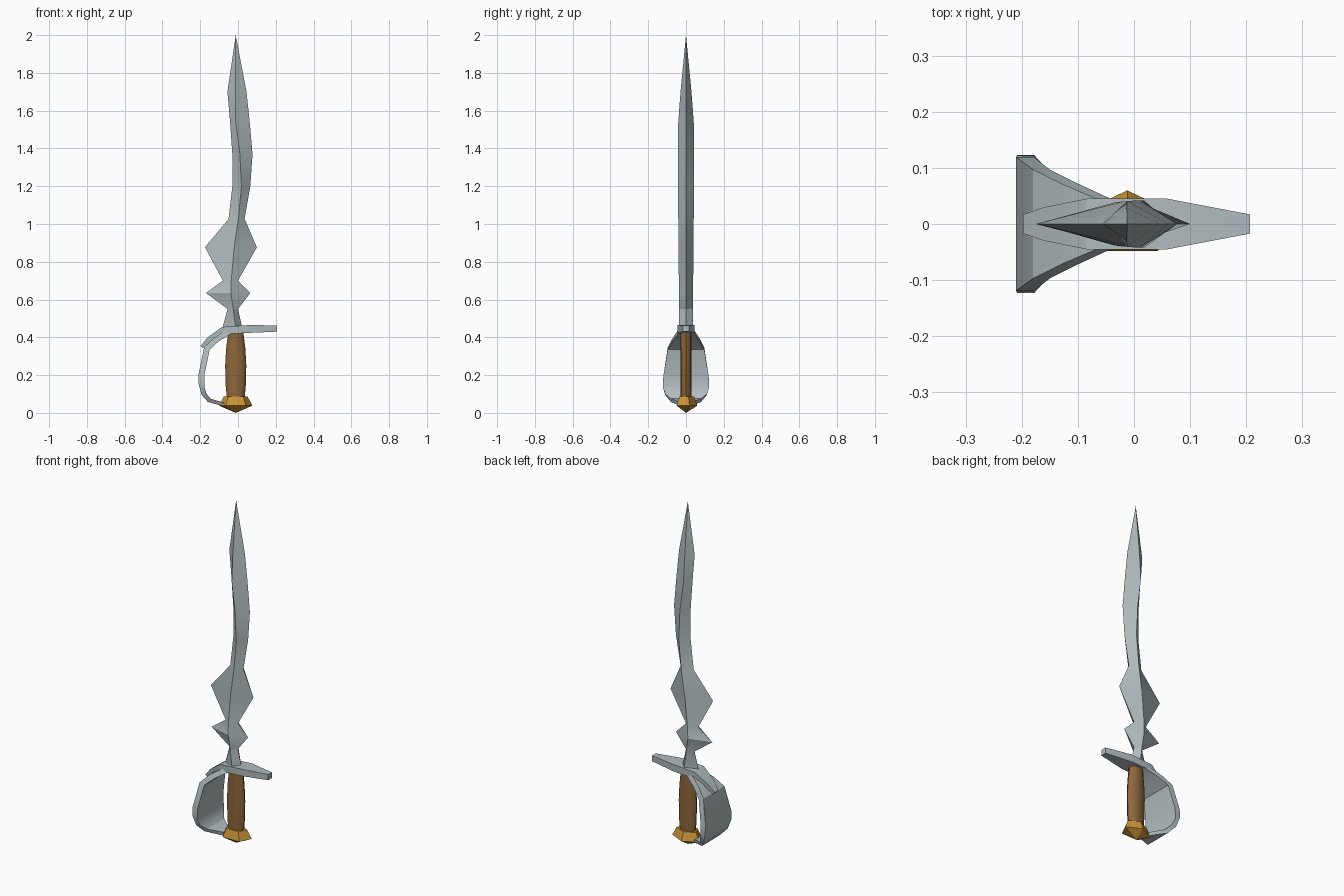
import bpy
from math import sin, cos, pi, radians

if "Cube" in bpy.data.objects:
    bpy.data.objects.remove(bpy.data.objects["Cube"])


def material(name, rgb):
    m = bpy.data.materials.new(name)
    m.use_nodes = True
    m.diffuse_color = (*rgb, 1)
    m.node_tree.nodes["Principled BSDF"].inputs["Base Color"].default_value = (*rgb, 1)
    return m


steel = material("steel", (0.44, 0.50, 0.52))
wood = material("brown_grip", (0.27, 0.135, 0.045))
gold = material("gold", (0.60, 0.30, 0.04))


def loft(name, rings, mat, smooth=None):
    """Skin a list of equal-sized rings and cap both ends."""
    n = len(rings[0])
    verts = [p for ring in rings for p in ring]
    faces = [tuple(range(n)), tuple(range(len(verts) - n, len(verts)))]
    for r in range(len(rings) - 1):
        for i in range(n):
            a, b = r * n + i, r * n + (i + 1) % n
            faces.append((a, b, b + n, a + n))
    mesh = bpy.data.meshes.new(name)
    mesh.from_pydata(verts, [], faces)
    obj = bpy.data.objects.new(name, mesh)
    bpy.context.collection.objects.link(obj)
    mesh.materials.append(mat)
    bpy.ops.object.select_all(action="DESELECT")
    bpy.context.view_layer.objects.active = obj
    obj.select_set(True)
    bpy.ops.object.mode_set(mode="EDIT")
    bpy.ops.mesh.select_all(action="SELECT")
    bpy.ops.mesh.remove_doubles(threshold=0.0001)
    bpy.ops.mesh.normals_make_consistent(inside=False)
    bpy.ops.object.mode_set(mode="OBJECT")
    if smooth:
        bpy.ops.object.shade_smooth_by_angle(angle=radians(smooth))
    return obj


def strip(name, sections):
    """Bent bar: outer point, inner point and half width per section."""
    rings = [[(xo, -w, zo), (xo, w, zo), (xi, w, zi), (xi, -w, zi)]
             for xo, zo, xi, zi, w in sections]
    return loft(name, rings, steel, 30)


def oval(cx, rx, ry, z, n):
    return [(cx + rx * sin(2 * pi * i / n), ry * cos(2 * pi * i / n), z) for i in range(n)]


# Wavy blade: height, left edge, ridge, right edge, half depth
blade = [
    (0.44, -0.085, -0.012, 0.025, 0.036),
    (0.55, -0.055, -0.025, 0.0, 0.036),
    (0.635, -0.17, -0.038, 0.065, 0.037),
    (0.70, -0.08, -0.036, 0.0, 0.038),
    (0.877, -0.175, -0.02, 0.10, 0.04),
    (1.027, -0.05, 0.002, 0.035, 0.041),
    (1.20, -0.03, 0.018, 0.065, 0.042),
    (1.37, -0.03, 0.01, 0.077, 0.042),
    (1.54, -0.042, -0.012, 0.062, 0.041),
    (1.70, -0.056, -0.013, 0.045, 0.029),
    (2.0, -0.012, -0.012, -0.012, 0.0),
]
loft("blade", [[(l, 0, z), (c, -d, z), (r, 0, z), (c, d, z)]
               for z, l, c, r, d in blade], steel, 25)

# Crossguard with drooping rear end
strip("crossguard", [
    (0.207, 0.463, 0.207, 0.43, 0.017),
    (0.06, 0.465, 0.045, 0.423, 0.045),
    (-0.085, 0.455, -0.065, 0.418, 0.045),
    (-0.16, 0.40, -0.145, 0.378, 0.03),
    (-0.198, 0.355, -0.186, 0.343, 0.017),
])

# Wide knuckle guard
strip("knuckle_guard", [
    (-0.06, 0.44, -0.035, 0.42, 0.042),
    (-0.13, 0.395, -0.10, 0.38, 0.072),
    (-0.18, 0.345, -0.15, 0.335, 0.097),
    (-0.21, 0.20, -0.178, 0.20, 0.119),
    (-0.208, 0.15, -0.178, 0.137, 0.123),
    (-0.192, 0.095, -0.166, 0.10, 0.11),
    (-0.16, 0.058, -0.145, 0.075, 0.08),
    (-0.075, 0.035, -0.075, 0.055, 0.028),
])

# Bulging grip
grip = [(0.07, 0.046), (0.14, 0.053), (0.25, 0.056), (0.34, 0.051), (0.43, 0.04)]
loft("grip", [oval(-0.012, r, 0.03, z, 12) for z, r in grip], wood, 40)

# Five-sided pommel
pommel = [(0.087, 0.066), (0.038, 0.092), (0.0, 0.0)]
loft("pommel", [oval(-0.012, r, r * 0.65, z, 5) for z, r in pommel], gold)
